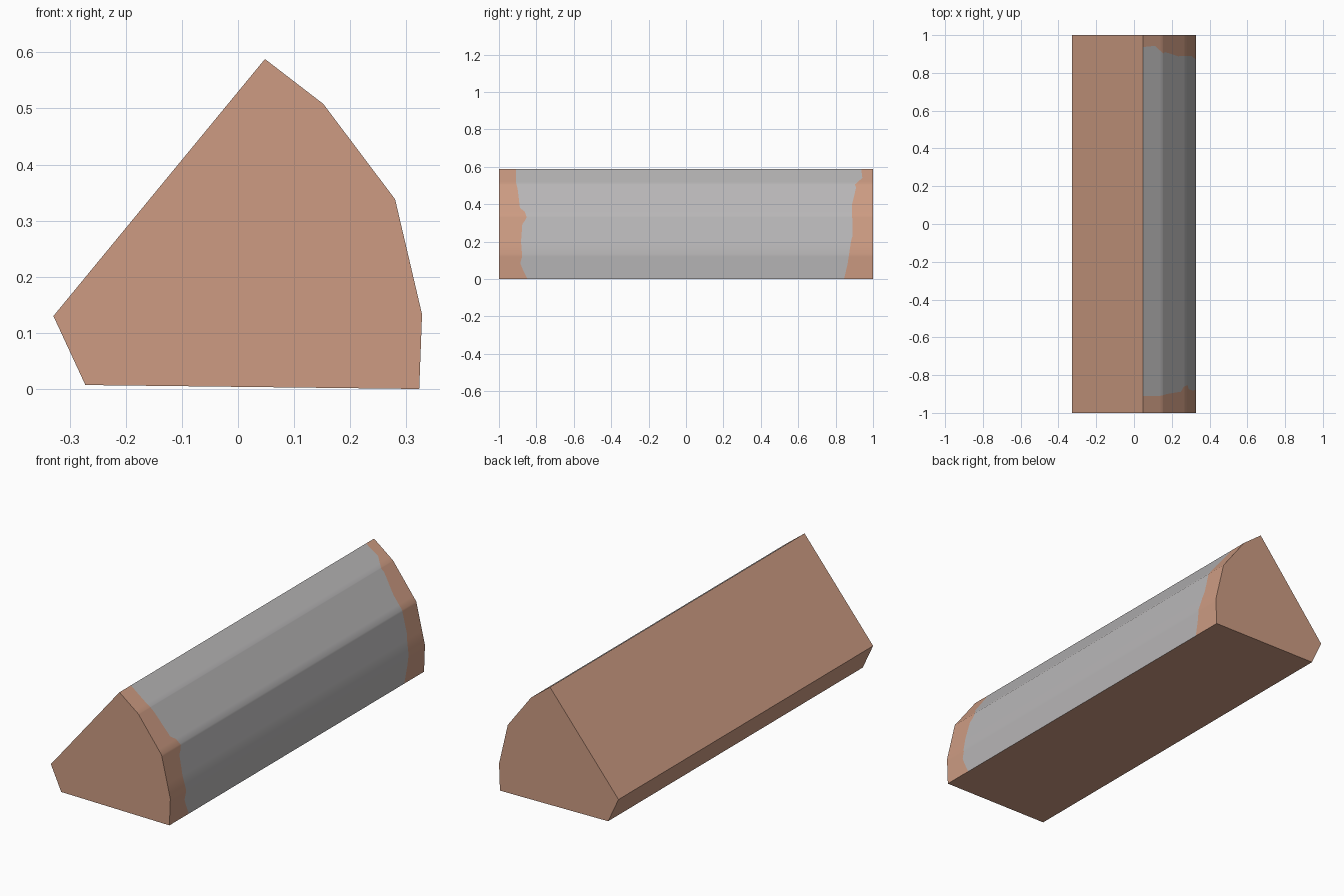
import bpy, bmesh

if "Cube" in bpy.data.objects:
    bpy.data.objects.remove(bpy.data.objects["Cube"])


def material(name, rgb):
    m = bpy.data.materials.new(name)
    m.diffuse_color = (*rgb, 1)
    m.use_nodes = True
    m.node_tree.nodes["Principled BSDF"].inputs["Base Color"].default_value = m.diffuse_color
    return m


def interp(table, z):
    """Linear interpolation in a table of (z, value), z descending."""
    for (z0, v0), (z1, v1) in zip(table, table[1:]):
        if z0 >= z >= z1:
            return v0 + (v1 - v0) * (z0 - z) / (z0 - z1)
    return table[-1][1]


# Cross-section: outer curved bark side (z, x), then the split wood corners (x, z)
BARK = [(0.588, 0.048), (0.508, 0.152), (0.338, 0.28), (0.133, 0.328), (0.0, 0.323)]
SPLIT = [(-0.272, 0.007), (-0.329, 0.13)]

# Ragged ends of the bark (z, y)
FRONT_EDGE = [(0.588, -0.91), (0.52, -0.91), (0.48, -0.9), (0.38, -0.888), (0.36, -0.862),
              (0.33, -0.852), (0.31, -0.862), (0.295, -0.875), (0.2, -0.882), (0.12, -0.876),
              (0.085, -0.886), (0.05, -0.872), (0.0, -0.848)]
BACK_EDGE = [(0.588, 0.937), (0.54, 0.943), (0.525, 0.925), (0.505, 0.903), (0.49, 0.91),
             (0.4, 0.888), (0.23, 0.89), (0.2, 0.882), (0.08, 0.864), (0.0, 0.845)]

wood = material("bare wood", (0.61, 0.33, 0.225))
bark = material("grey bark", (0.48, 0.47, 0.475))

bm = bmesh.new()
stations = sorted({z for t in (BARK, FRONT_EDGE, BACK_EDGE) for z, _ in t}, reverse=True)

# Outer side: wood at both ends, bark between the ragged edges
cols = []
for z in stations:
    x = interp(BARK, z)
    ys = (-1, interp(FRONT_EDGE, z), interp(BACK_EDGE, z), 1)
    cols.append([bm.verts.new((x, y, z)) for y in ys])
for a, b in zip(cols, cols[1:]):
    for i in range(3):
        f = bm.faces.new((a[i], b[i], b[i + 1], a[i + 1]))
        f.material_index = int(i == 1)

# Split faces: underside, narrow side and sloping side
corners = [[bm.verts.new((x, y, z)) for y in (-1, 1)] for x, z in SPLIT]
chain = [cols[-1]] + corners + [cols[0]]
for a, b in zip(chain, chain[1:]):
    bm.faces.new(a + b[::-1])

# End cuts
for end in (0, -1):
    bm.faces.new([c[end] for c in cols + corners])

bmesh.ops.recalc_face_normals(bm, faces=bm.faces)
mesh = bpy.data.meshes.new("split_log")
bm.to_mesh(mesh)
bm.free()
mesh.materials.append(wood)
mesh.materials.append(bark)
log = bpy.data.objects.new("split_log", mesh)
bpy.context.collection.objects.link(log)

# Smooth bark, crisp split edges
bpy.context.view_layer.objects.active = log
log.select_set(True)
bpy.ops.object.shade_smooth_by_angle(angle=0.7)
